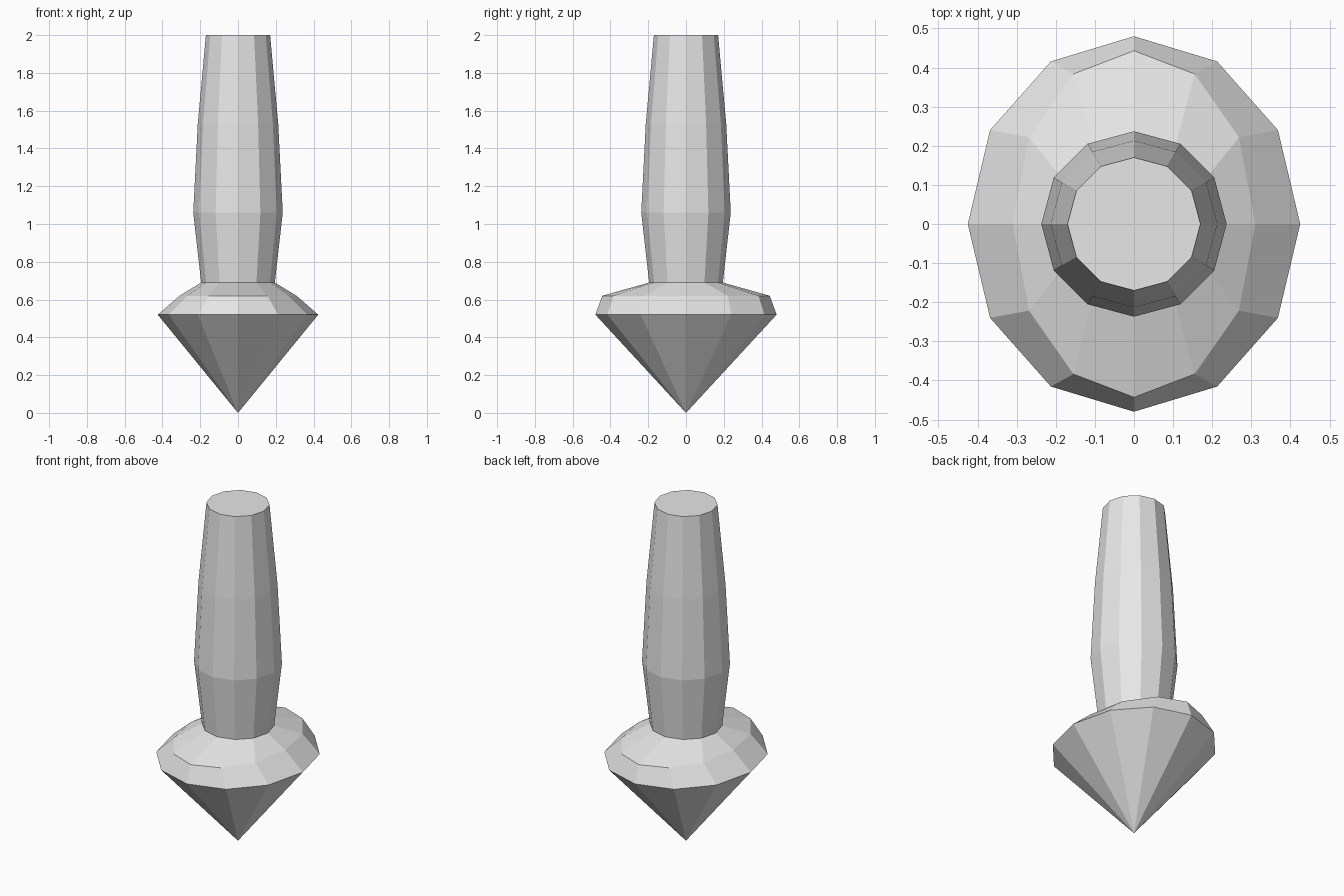
import bpy
import bmesh
from math import cos, sin, tau

SIDES = 12

cube = bpy.data.objects.get("Cube")
if cube:
    bpy.data.objects.remove(cube, do_unlink=True)

grey = bpy.data.materials.new("light_grey")
grey.use_nodes = True
grey.diffuse_color = (0.8, 0.8, 0.8, 1)
grey.node_tree.nodes["Principled BSDF"].inputs["Base Color"].default_value = (0.8, 0.8, 0.8, 1)


def loft(name, rings, tip=None, cap_top=False):
    """Faceted skin over elliptical rings (rx, ry, z), with an optional pointed base."""
    bm = bmesh.new()
    loops = [[bm.verts.new((rx * cos(tau * i / SIDES), ry * sin(tau * i / SIDES), z))
              for i in range(SIDES)] for rx, ry, z in rings]
    for low, high in zip(loops, loops[1:]):
        for i in range(SIDES):
            j = (i + 1) % SIDES
            bm.faces.new((low[i], low[j], high[j], high[i]))
    if tip is not None:
        point = bm.verts.new((0, 0, tip))
        for i in range(SIDES):
            bm.faces.new((point, loops[0][(i + 1) % SIDES], loops[0][i]))
    if cap_top:
        bm.faces.new(loops[-1])
    mesh = bpy.data.meshes.new(name)
    bm.to_mesh(mesh)
    bm.free()
    mesh.materials.append(grey)
    obj = bpy.data.objects.new(name, mesh)
    bpy.context.collection.objects.link(obj)
    return obj


# Oval pointed head with a bevelled shoulder that meets the stem
loft("pointed_head",
     [(0.425, 0.48, 0.52), (0.31, 0.443, 0.62), (0.195, 0.195, 0.69)], tip=0)

# Tapered round stem, widest low down, closed at the top
stem_profile = [(0.195, 0.69), (0.237, 1.06), (0.213, 1.53), (0.17, 2.0)]
loft("stem", [(r, r, z) for r, z in stem_profile], cap_top=True)
